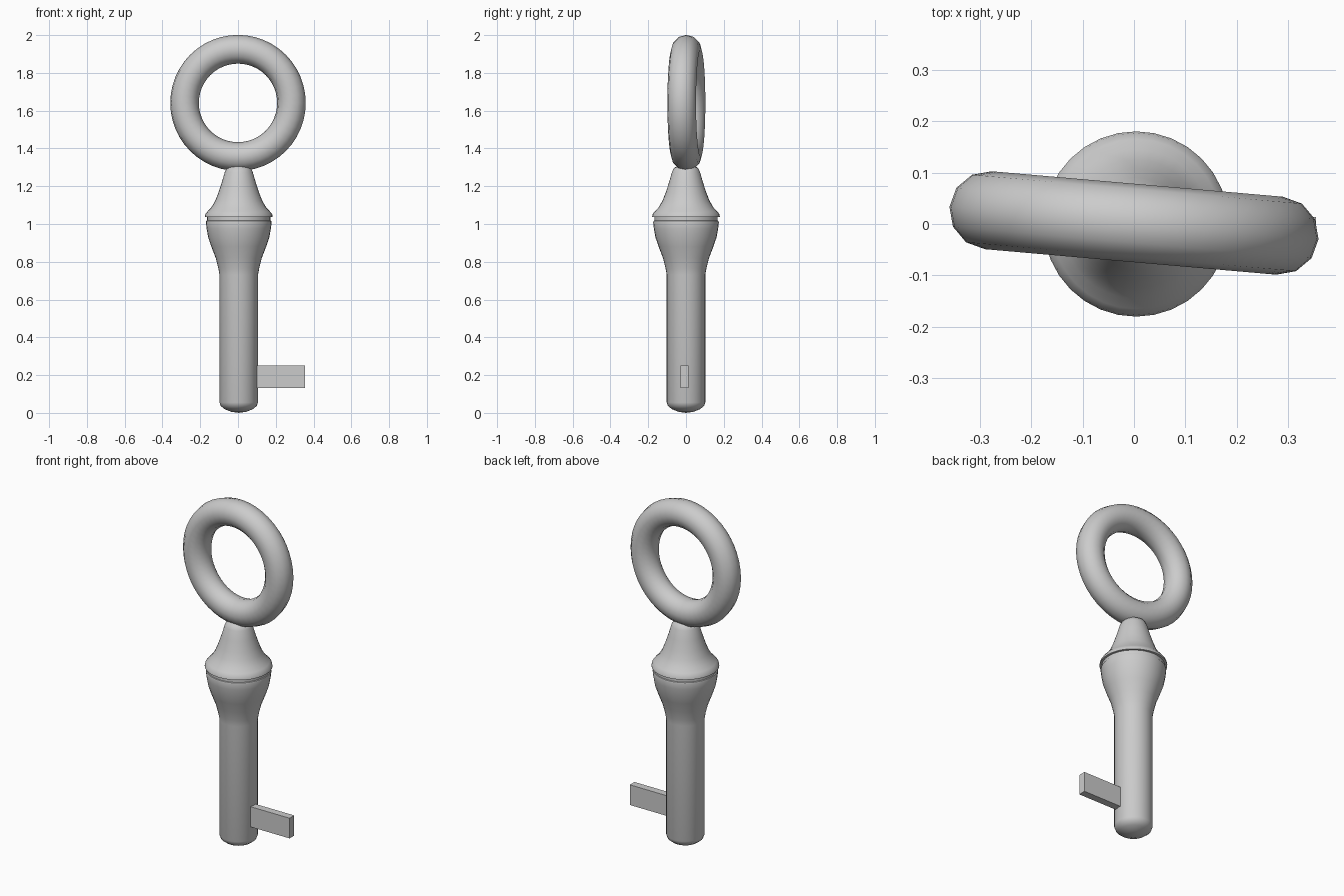
import bpy, bmesh, math

if "Cube" in bpy.data.objects:
    bpy.data.objects.remove(bpy.data.objects["Cube"])


def lathe(name, profile, segments=32, offset_x=0.004):
    """Revolve a (radius, z) profile round the z axis."""
    bm = bmesh.new()
    verts = [bm.verts.new((r, 0, z)) for r, z in profile]
    edges = [bm.edges.new(pair) for pair in zip(verts, verts[1:])]
    bmesh.ops.spin(bm, geom=verts + edges, cent=(0, 0, 0), axis=(0, 0, 1),
                   angle=math.tau, steps=segments, use_duplicate=False)
    bmesh.ops.remove_doubles(bm, verts=bm.verts, dist=1e-4)
    bmesh.ops.recalc_face_normals(bm, faces=bm.faces)
    mesh = bpy.data.meshes.new(name)
    bm.to_mesh(mesh)
    bm.free()
    ob = bpy.data.objects.new(name, mesh)
    ob.location.x = offset_x
    bpy.context.collection.objects.link(ob)
    return ob


def smooth(ob, angle=40):
    bpy.ops.object.select_all(action='DESELECT')
    ob.select_set(True)
    bpy.context.view_layer.objects.active = ob
    bpy.ops.object.shade_smooth_by_angle(angle=math.radians(angle))


# Shaft with rounded tip, flared collar, groove and tapered neck
shaft = lathe("shaft", [
    (0, 0), (0.04, 0.006), (0.075, 0.02), (0.095, 0.036), (0.102, 0.055),
    (0.102, 0.73), (0.108, 0.765), (0.122, 0.82), (0.145, 0.88),
    (0.162, 0.93), (0.170, 0.975), (0.174, 1.008), (0.172, 1.016),
    (0.168, 1.018), (0.168, 1.036), (0.180, 1.037), (0.177, 1.052),
    (0.165, 1.067), (0.145, 1.088), (0.125, 1.122), (0.108, 1.165),
    (0.090, 1.22), (0.074, 1.275), (0.062, 1.298), (0.035, 1.311), (0, 1.316)])
smooth(shaft)

# Ring handle, turned slightly about the vertical axis
bpy.ops.mesh.primitive_torus_add(
    major_segments=48, minor_segments=12, major_radius=0.284,
    minor_radius=0.076, location=(0, 0.002, 1.641),
    rotation=(math.pi / 2, 0, math.radians(-5)))
ring = bpy.context.object
ring.name = "ring_handle"
smooth(ring, 60)

# Flat bit near the tip
bpy.ops.mesh.primitive_cube_add(size=1, location=(0.203, -0.008, 0.192))
bit = bpy.context.object
bit.name = "key_bit"
bit.scale = (0.302, 0.043, 0.118)
